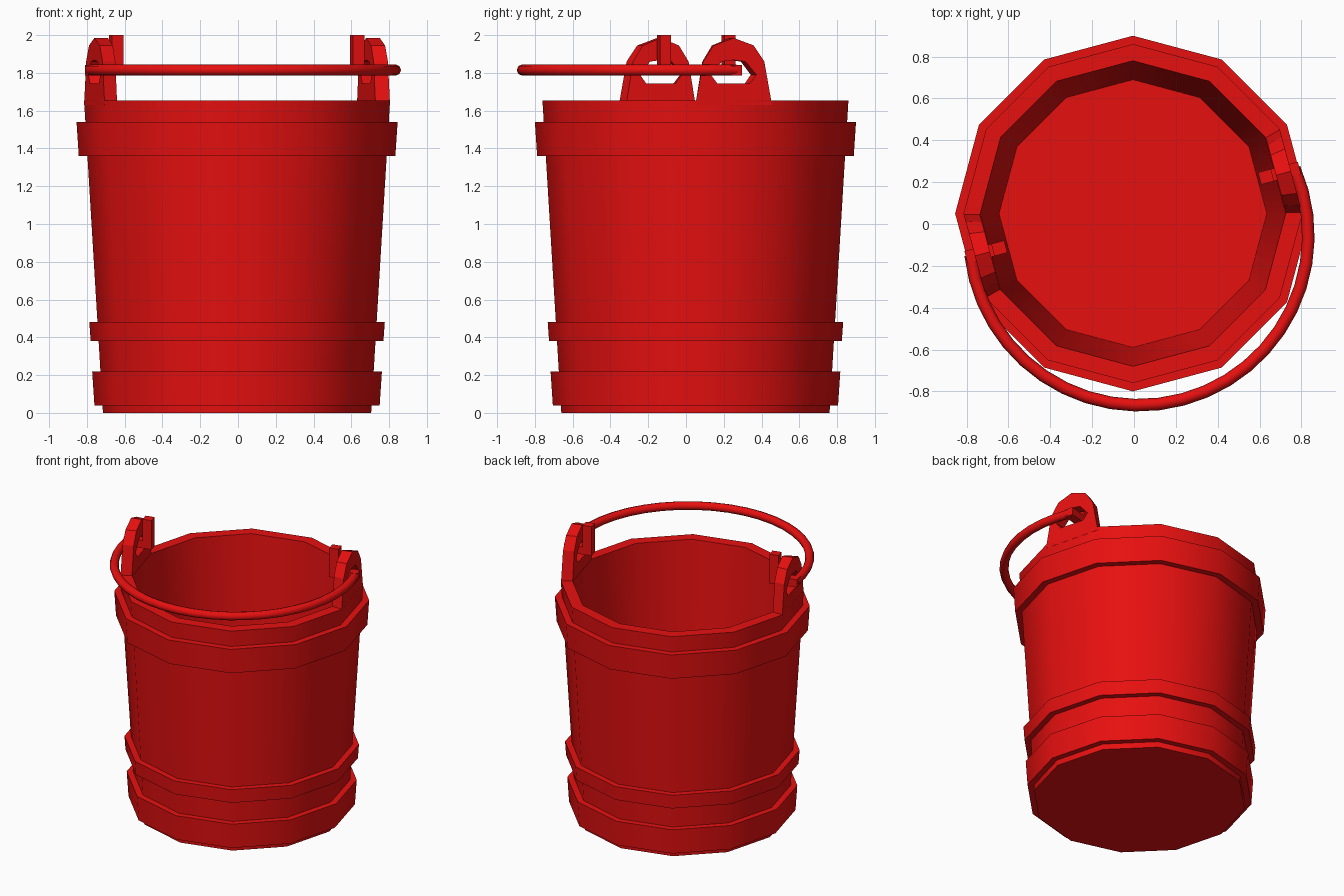
import bpy, bmesh
from math import sin, cos, radians, pi
from mathutils import Matrix, Vector

if "Cube" in bpy.data.objects:
    bpy.data.objects.remove(bpy.data.objects["Cube"])

# whole bucket is turned 15 degrees and sits slightly off the origin
PLACE = Matrix.Translation((-0.005, 0.05, 0)) @ Matrix.Rotation(radians(15), 4, 'Z')
SIDES = 12
red = bpy.data.materials.new("red")
red.diffuse_color = (0.8, 0.005, 0.005, 1)
red.use_nodes = True
red.node_tree.nodes["Principled BSDF"].inputs["Base Color"].default_value = red.diffuse_color


def finish(name, bm, smooth=True):
    bmesh.ops.recalc_face_normals(bm, faces=bm.faces)
    bm.transform(PLACE)
    me = bpy.data.meshes.new(name)
    bm.to_mesh(me)
    bm.free()
    me.materials.append(red)
    ob = bpy.data.objects.new(name, me)
    bpy.context.collection.objects.link(ob)
    if smooth:
        bpy.ops.object.select_all(action='DESELECT')
        ob.select_set(True)
        bpy.context.view_layer.objects.active = ob
        bpy.ops.object.shade_smooth_by_angle(angle=radians(46))
    return ob


def skin(bm, rings, closed):
    """Join rings of points with quads; cap both ends if not closed."""
    vs = [[bm.verts.new(p) for p in r] for r in rings]
    n = len(vs[0])
    for i in range(len(vs) if closed else len(vs) - 1):
        a, b = vs[i], vs[(i + 1) % len(vs)]
        for j in range(n):
            k = (j + 1) % n
            bm.faces.new((a[j], a[k], b[k], b[j]))
    if not closed:
        bm.faces.new(vs[0])
        bm.faces.new(vs[-1])


def lathe(name, profile, closed):
    bm = bmesh.new()
    angles = [radians(15 + 360 * i / SIDES) for i in range(SIDES)]
    skin(bm, [[(r * cos(a), r * sin(a), z) for a in angles] for r, z in profile], closed)
    finish(name, bm)


# tapered pail with hollow inside
lathe("pail", [(0.71, 0), (0.81, 1.655), (0.73, 1.655), (0.64, 0.13)], False)

# three hoops round the pail
for name, z0, z1, r0, r1 in (("bottom_hoop", 0.04, 0.22, 0.755, 0.767),
                             ("middle_hoop", 0.38, 0.48, 0.775, 0.782),
                             ("top_hoop", 1.36, 1.54, 0.838, 0.85)):
    lathe(name, [(r0, z0), (r1, z1), (r1 - 0.08, z1), (r0 - 0.08, z0)], True)

# pierced ears rising from two opposite staves
half = [(0.21, 1.63), (0.168, 1.86), (0.11, 1.945)]
hole_half = [(0.09, 1.745), (0.125, 1.79), (0.065, 1.86)]


def outline(pts, top, bottom):
    return ([(0, bottom)] + pts + [(0, top)] + [(-t, z) for t, z in reversed(pts)])


edge, hole = outline(half, 1.985, 1.63), outline(hole_half, 1.868, 1.745)
for name, s in (("right_ear", 1), ("left_ear", -1)):
    def place(loop, x, k):
        return [(s * x, t * k, z) for t, z in loop]
    bm = bmesh.new()
    skin(bm, [place(edge, 0.782, 1), place(edge, 0.708, 0.905),
              place(hole, 0.708, 0.905), place(hole, 0.782, 1)], True)
    finish(name, bm, False)

# round swing handle lying forward
bm = bmesh.new()
R, TUBE, STEPS, Z = 0.81, 0.03, 24, 1.815
rings = []
for i in range(STEPS + 1):
    a = radians(-90 - 98.4 + 196.8 * i / STEPS)
    rings.append([((R + TUBE * cos(b)) * cos(a), -0.11 + (R + TUBE * cos(b)) * sin(a),
                   Z + TUBE * sin(b)) for b in (2 * pi * j / 8 for j in range(8))])
skin(bm, rings, False)
finish("handle", bm)

# handle ends: pass through the ear and hook upward
for name, s in (("right_hook", 1), ("left_hook", -1)):
    bm = bmesh.new()
    path = [(0.628, 1.787), (0.825, 1.787), (0.825, 1.843), (0.692, 1.843),
            (0.692, 2.0), (0.628, 2.0)]
    skin(bm, [[(s * x, y, z) for x, z in path] for y in (-0.025, 0.035)], False)
    finish(name, bm, False)
